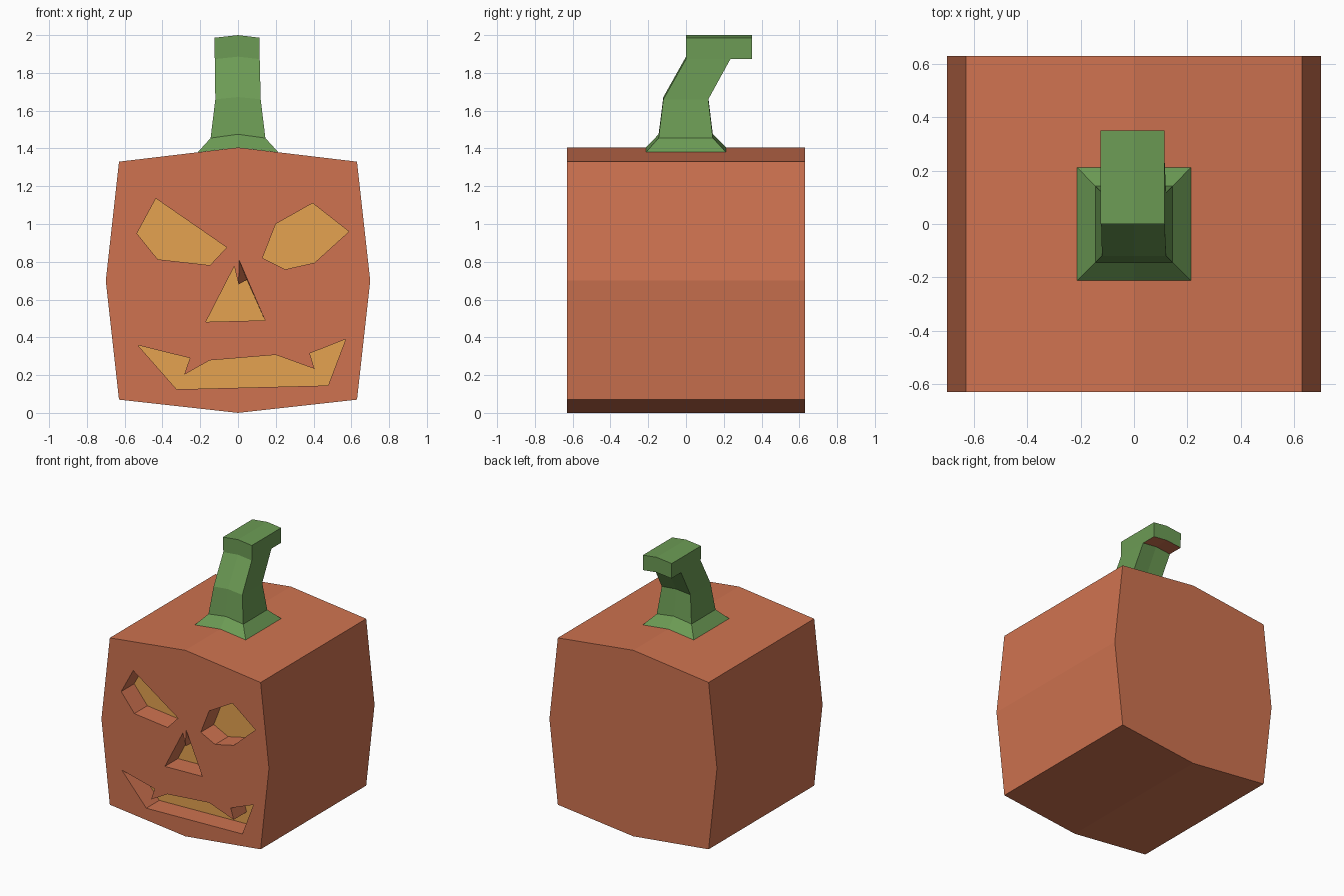
import bpy, bmesh
from mathutils import Vector

if "Cube" in bpy.data.objects:
    bpy.data.objects.remove(bpy.data.objects["Cube"])


def material(name, rgb):
    m = bpy.data.materials.new(name)
    m.diffuse_color = (*rgb, 1)
    m.use_nodes = True
    m.node_tree.nodes["Principled BSDF"].inputs["Base Color"].default_value = m.diffuse_color
    return m


ORANGE = material("orange rind", (0.62, 0.17, 0.08))
YELLOW = material("candle glow", (0.78, 0.36, 0.08))
GREEN = material("stem green", (0.15, 0.33, 0.09))


def finish(name, bm, mats):
    me = bpy.data.meshes.new(name)
    bm.to_mesh(me)
    bm.free()
    for m in mats:
        me.materials.append(m)
    ob = bpy.data.objects.new(name, me)
    bpy.context.collection.objects.link(ob)
    return ob


def ring(bm, pts, y):
    return [bm.verts.new((x, y, z)) for x, z in pts]


def edges_of(bm, loop):
    return [bm.edges.get(p) or bm.edges.new(p) for p in zip(loop, loop[1:] + loop[:1])]


def bridge(bm, a, b):
    n = len(a)
    return [bm.faces.new((a[i], a[(i + 1) % n], b[(i + 1) % n], b[i])) for i in range(n)]


# Carved features, outlines in x and z on the front face
LEFT_EYE = [(-0.535, 0.95), (-0.435, 1.135), (-0.06, 0.876), (-0.148, 0.782), (-0.425, 0.813)]
RIGHT_EYE = [(0.13, 0.82), (0.20, 1.0), (0.395, 1.11), (0.587, 0.96), (0.405, 0.795), (0.25, 0.76)]
NOSE = [(-0.17, 0.482), (-0.02, 0.775), (0.003, 0.68), (0.006, 0.808), (0.143, 0.49)]
MOUTH = [(-0.53, 0.358), (-0.255, 0.29), (-0.285, 0.202), (-0.15, 0.278), (0.20, 0.307),
         (0.405, 0.233), (0.38, 0.315), (0.57, 0.39), (0.477, 0.145), (-0.325, 0.125)]
HALF, CARVE = 0.63, 0.155

# Body: bulging block with the face recessed into its front
bm = bmesh.new()
half = [(0, 0), (0.63, 0.07), (0.70, 0.70), (0.63, 1.33), (0, 1.405)]
outline = half + [(-x, z) for x, z in half[3:0:-1]]
front, back = ring(bm, outline, -HALF), ring(bm, outline, HALF)
bridge(bm, front, back)
bm.faces.new(back)
rim = edges_of(bm, front)
holes = []
for pts in (LEFT_EYE, RIGHT_EYE, NOSE, MOUTH):
    hole = ring(bm, pts, -HALF)
    rim += edges_of(bm, hole)
    holes.append((pts, hole))
bmesh.ops.triangle_fill(bm, use_beauty=True, edges=rim, normal=Vector((0, -1, 0)))
for pts, hole in holes:
    inner = ring(bm, pts, -HALF + CARVE)
    if pts is NOSE:
        inner[3].co.x, inner[3].co.z = 0.047, 0.705
    bridge(bm, hole, inner)
    bm.faces.new(inner).material_index = 1
bmesh.ops.recalc_face_normals(bm, faces=bm.faces)
finish("pumpkin_body", bm, [ORANGE, YELLOW])

# Stem: stacked creased sections, then a hook pulled out of the back
bm = bmesh.new()
# front y, back y, height, left x, right x, rise of the middle crease
SECTIONS = [(-0.212, 0.212, 1.38, -0.213, 0.213, 0.025),
            (-0.145, 0.142, 1.455, -0.145, 0.145, 0.02),
            (-0.12, 0.118, 1.66, -0.12, 0.12, 0.012),
            (0.0, 0.235, 1.873, -0.123, 0.115, 0.013),
            (0.0, 0.235, 1.986, -0.125, 0.115, 0.014)]
rings = []
for yf, yb, z, xl, xr, rise in SECTIONS:
    rings.append([bm.verts.new(c) for c in (
        (xl, yf, z), (0, yf, z + rise), (xr, yf, z),
        (xr, yb, z), (0, yb, z + rise), (xl, yb, z))])
for a, b in zip(rings, rings[1:]):
    sides = bridge(bm, a, b)
t = rings[-1]
bm.faces.new((t[0], t[1], t[4], t[5]))
bm.faces.new((t[1], t[2], t[3], t[4]))
hook = bmesh.ops.extrude_face_region(bm, geom=sides[3:5])["geom"]
bmesh.ops.delete(bm, geom=sides[3:5], context='FACES_ONLY')
bmesh.ops.translate(bm, vec=(0, 0.115, 0), verts=[v for v in hook if isinstance(v, bmesh.types.BMVert)])
bmesh.ops.recalc_face_normals(bm, faces=bm.faces)
for f in bm.faces:
    if f.normal.z < -0.9:
        f.material_index = 1
finish("stem", bm, [GREEN, ORANGE])
